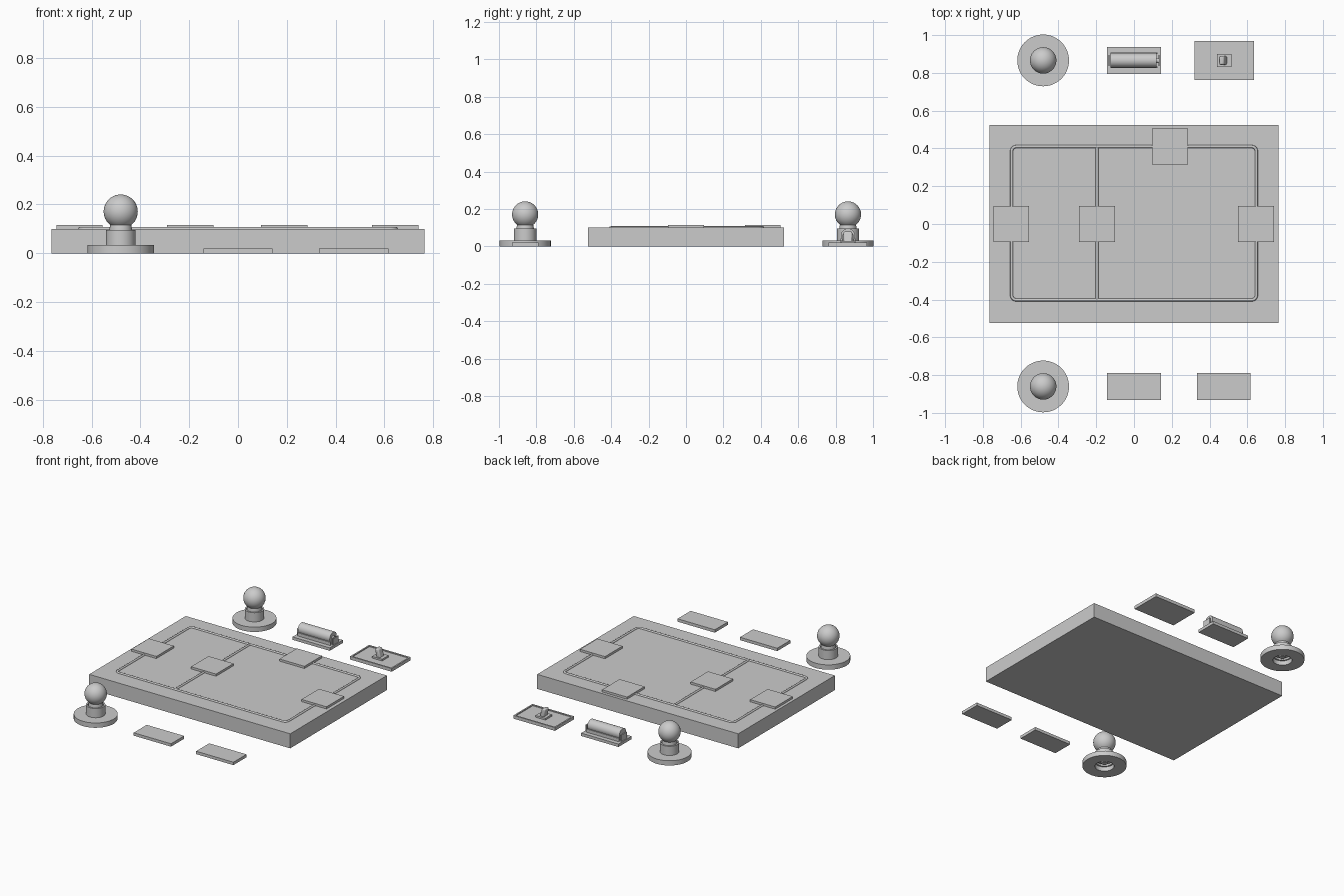
import bpy, bmesh, math
from mathutils import Vector

if "Cube" in bpy.data.objects:
    bpy.data.objects.remove(bpy.data.objects["Cube"])


def box(name, c, s):
    bpy.ops.mesh.primitive_cube_add(size=1, location=c)
    o = bpy.context.object
    o.name = name
    o.scale = s
    bpy.ops.object.transform_apply(location=False, rotation=False, scale=True)
    return o


def lathe(name, profile, loc, segs=48, closed=False):
    """Revolve (radius, z) points about the z axis."""
    bm = bmesh.new()
    vs = [bm.verts.new((r, 0, z)) for r, z in profile]
    pairs = list(zip(vs, vs[1:]))
    if closed:
        pairs.append((vs[-1], vs[0]))
    es = [bm.edges.new(p) for p in pairs]
    bmesh.ops.spin(bm, geom=vs + es, cent=(0, 0, 0), axis=(0, 0, 1),
                   angle=math.tau, steps=segs, use_merge=False)
    bmesh.ops.remove_doubles(bm, verts=bm.verts, dist=1e-5)
    bmesh.ops.recalc_face_normals(bm, faces=bm.faces)
    me = bpy.data.meshes.new(name)
    bm.to_mesh(me)
    bm.free()
    o = bpy.data.objects.new(name, me)
    bpy.context.collection.objects.link(o)
    o.location = loc
    smooth(o)
    return o


def smooth(o):
    bpy.ops.object.select_all(action='DESELECT')
    o.select_set(True)
    bpy.context.view_layer.objects.active = o
    bpy.ops.object.shade_smooth_by_angle(angle=math.radians(35))


def track(name, pts, cyclic=False):
    cu = bpy.data.curves.new(name, 'CURVE')
    cu.dimensions = '3D'
    sp = cu.splines.new('POLY')
    sp.points.add(len(pts) - 1)
    for p, (x, y) in zip(sp.points, pts):
        p.co = (x, y, 0.1, 1)
    sp.use_cyclic_u = cyclic
    cu.bevel_depth = 0.008
    cu.bevel_resolution = 2
    cu.use_fill_caps = True
    o = bpy.data.objects.new(name, cu)
    bpy.context.collection.objects.link(o)


# Board
box("board", (0, 0, 0.05), (1.53, 1.05, 0.1))

# Wire loop with rounded corners, plus the parallel branch
R, X, Y0, Y1 = 0.025, 0.648, -0.402, 0.41
corners = [(X - R, Y1 - R, 0), (R - X, Y1 - R, 90), (R - X, Y0 + R, 180), (X - R, Y0 + R, 270)]
loop = []
for cx, cy, a0 in corners:
    for i in range(7):
        a = math.radians(a0 + 15 * i)
        loop.append((cx + R * math.cos(a), cy + R * math.sin(a)))
track("wire_loop", loop, True)
track("wire_branch", [(-0.196, Y0), (-0.196, Y1)])

# Contact pads on the wires
for i, (x, y) in enumerate([(-0.65, 0), (-0.196, 0), (0.645, 0), (0.19, 0.41)]):
    box(f"contact_pad_{i}", (x, y, 0.107), (0.19, 0.19, 0.016))

# Bulbs in round holders, open underneath
for i, y in enumerate((-0.86, 0.866)):
    loc = (-0.481, y, 0)
    lathe(f"bulb_holder_{i}", [(0.06, 0), (0.137, 0), (0.137, 0.033), (0.06, 0.033),
                               (0.06, 0.096), (0.05, 0.096), (0.05, 0.03), (0.06, 0.03)],
          loc, closed=True)
    prof = [(0, 0.02), (0.018, 0.02), (0.022, 0.032), (0.046, 0.04), (0.046, 0.1)]
    for k in range(17):
        a = math.radians(-52 + k * 142 / 16)
        prof.append((max(0.07 * math.cos(a), 0), 0.171 + 0.07 * math.sin(a)))
    lathe(f"bulb_{i}", prof, loc)

# Blank cards
for i, x in enumerate((0, 0.475)):
    box(f"card_{i}", (x, -0.86, 0.01), (0.284, 0.142, 0.02))

# Battery in its tray
by = 0.866
box("battery_tray", (0, by, 0.01), (0.284, 0.142, 0.02))
cell = lathe("battery", [(0, -0.125), (0.038, -0.125), (0.038, 0.118), (0.014, 0.118),
                         (0.014, 0.129), (0, 0.129)], (0, by, 0.058))
cell.rotation_euler = (0, math.pi / 2, 0)
for s in (-1, 1):
    box("battery_end_clip", (s * 0.133, by, 0.041), (0.006, 0.06, 0.046))
    box("battery_side_rail", (0, by + s * 0.037, 0.03), (0.25, 0.008, 0.024))

# Switch plate with a low rim on all sides
sx = 0.477
box("switch_plate", (sx, by, 0.008), (0.316, 0.206, 0.016))
for s in (-1, 1):
    box("switch_rim_long", (sx, by + s * 0.098, 0.011), (0.316, 0.010, 0.022))
    box("switch_rim_short", (sx + s * 0.153, by, 0.011), (0.010, 0.206, 0.022))
box("switch_collar", (sx, by, 0.02), (0.076, 0.07, 0.016))

# Leaning switch lever
lever = box("switch_lever", (sx, by, 0.05), (0.034, 0.046, 0.06))
for v in lever.data.vertices:
    if v.co.z > 0:
        v.co.x = v.co.x * 0.8 - 0.014
bev = lever.modifiers.new("round", 'BEVEL')
bev.width, bev.segments = 0.008, 3
smooth(lever)
